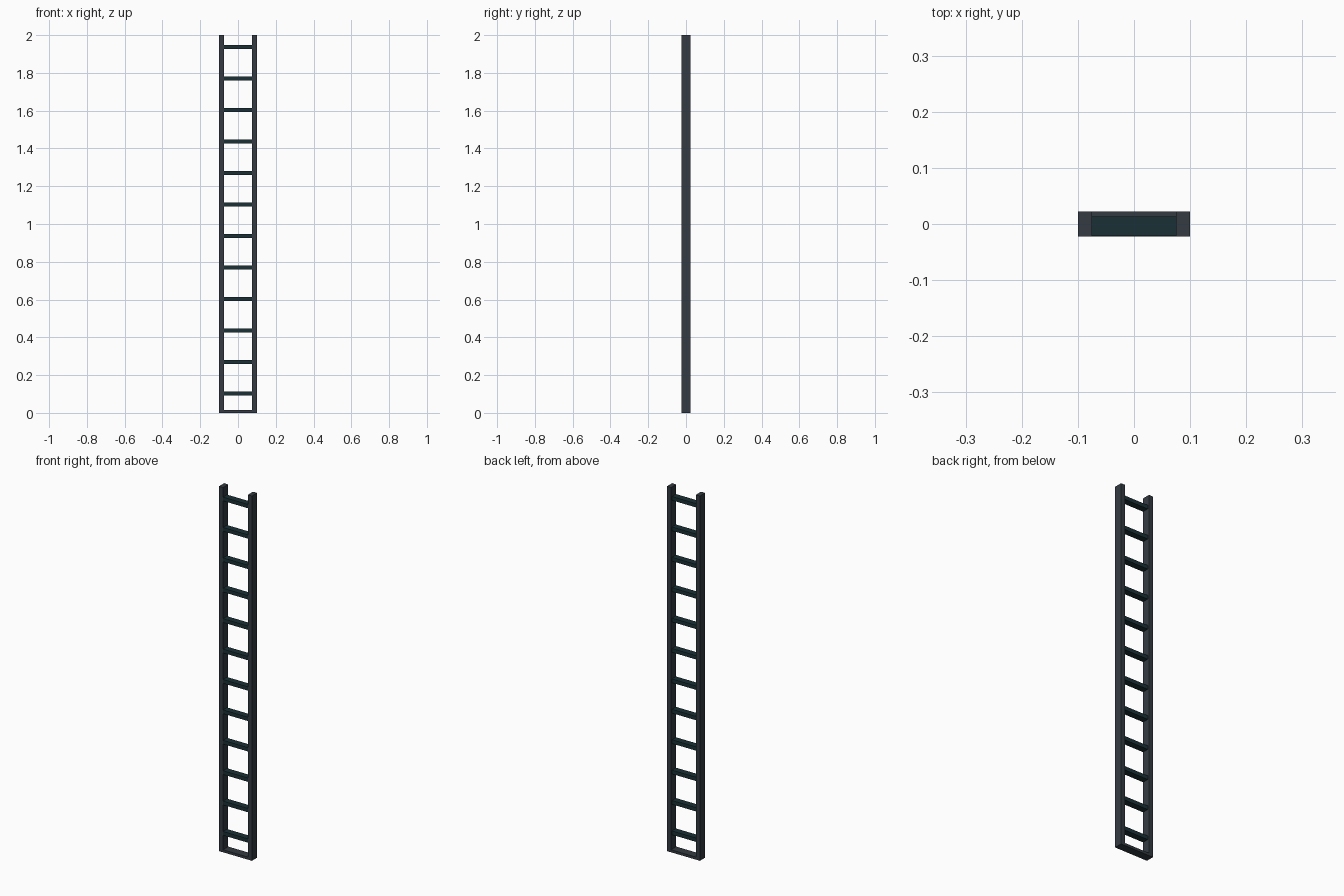
import bpy

if "Cube" in bpy.data.objects:
    bpy.data.objects.remove(bpy.data.objects["Cube"])


def material(name, color):
    m = bpy.data.materials.new(name)
    m.diffuse_color = (*color, 1)
    m.use_nodes = True
    m.node_tree.nodes["Principled BSDF"].inputs["Base Color"].default_value = m.diffuse_color
    return m


frame_mat = material("frame_grey", (0.034, 0.044, 0.054))
rung_mat = material("rung_teal", (0.011, 0.030, 0.037))


def box(name, lo, hi, mat):
    bpy.ops.mesh.primitive_cube_add(size=1, location=[(a + b) / 2 for a, b in zip(lo, hi)])
    o = bpy.context.object
    o.name = name
    o.scale = [b - a for a, b in zip(lo, hi)]
    bpy.ops.object.transform_apply(location=False, rotation=False, scale=True)
    o.data.materials.append(mat)
    return o


HALF_W, INNER, DEPTH = 0.1, 0.075, 0.0225

# side rails
box("left_rail", (-HALF_W, -DEPTH, 0), (-INNER, DEPTH, 2), frame_mat)
box("right_rail", (INNER, -DEPTH, 0), (HALF_W, DEPTH, 2), frame_mat)

# bottom crossbar between the rails
box("bottom_bar", (-INNER, -DEPTH, 0), (INNER, DEPTH, 0.014), frame_mat)

# twelve rungs, flush with the front and set in from the back
for i in range(12):
    z = 0.103 + i * 0.1667
    box(f"rung_{i + 1}", (-INNER, -0.0215, z - 0.0105), (INNER, 0.0135, z + 0.0105), rung_mat)
